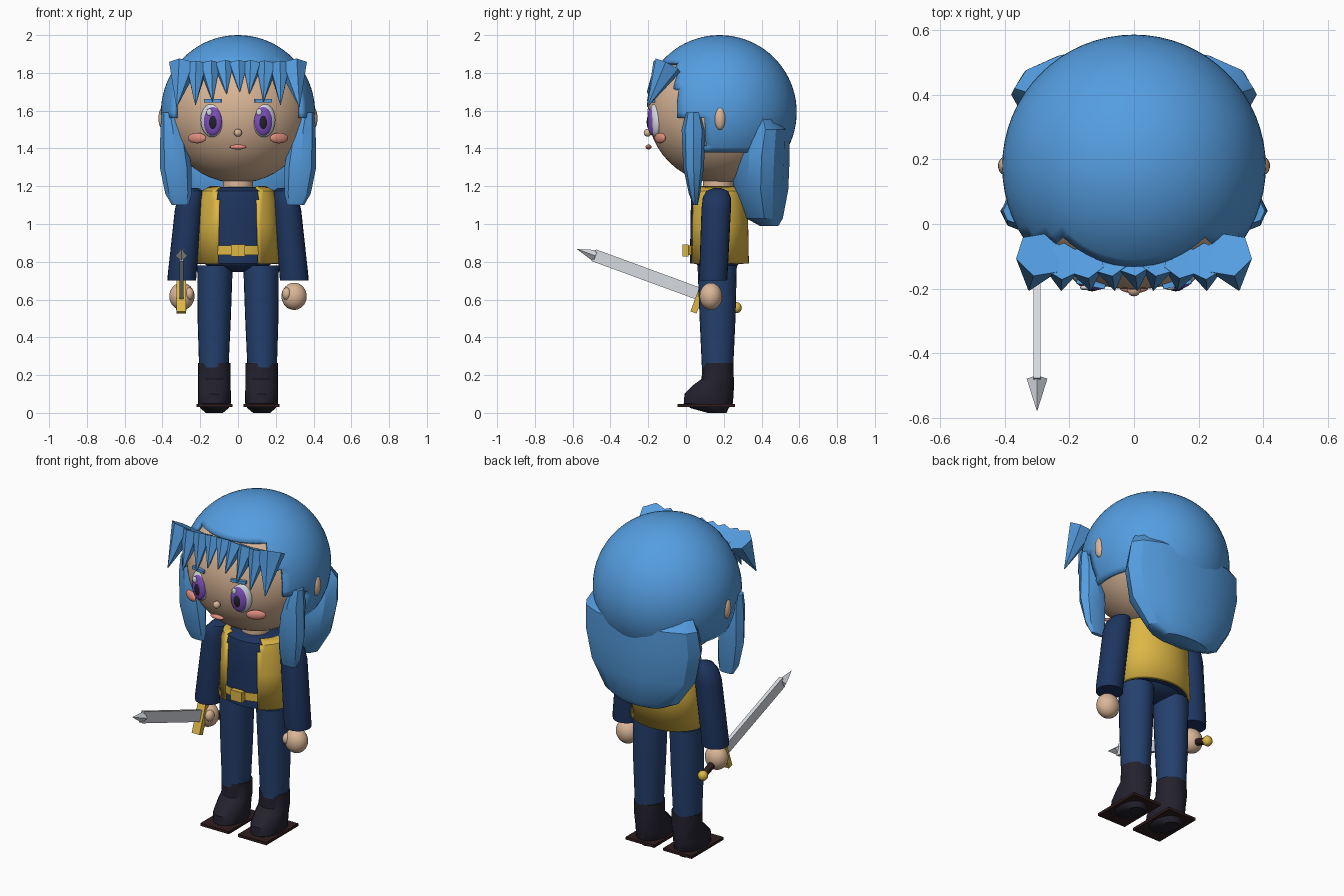
import bpy, bmesh, math
from mathutils import Vector, Matrix

if "Cube" in bpy.data.objects:
    bpy.data.objects.remove(bpy.data.objects["Cube"])


def material(name, rgb):
    m = bpy.data.materials.new(name)
    m.diffuse_color = (*rgb, 1)
    m.use_nodes = True
    m.node_tree.nodes["Principled BSDF"].inputs["Base Color"].default_value = m.diffuse_color
    return m


SKIN = material("skin", (0.70, 0.47, 0.31))
HAIR = material("hair_blue", (0.09, 0.34, 0.75))
STEEL = material("pale_steel", (0.68, 0.71, 0.75))
PURPLE = material("iris_purple", (0.21, 0.08, 0.52))
PINK = material("pink", (0.74, 0.27, 0.21))
NAVY = material("navy", (0.013, 0.036, 0.115))
TROUSER = material("trouser_blue", (0.018, 0.052, 0.155))
GOLD = material("gold", (0.72, 0.47, 0.06))
DARK = material("charcoal", (0.017, 0.015, 0.026))
BROWN = material("dark_brown", (0.028, 0.012, 0.012))


def finish(name, bm, mat, angle=35):
    bmesh.ops.recalc_face_normals(bm, faces=bm.faces)
    me = bpy.data.meshes.new(name)
    bm.to_mesh(me)
    bm.free()
    me.materials.append(mat)
    ob = bpy.data.objects.new(name, me)
    bpy.context.collection.objects.link(ob)
    if angle:
        bpy.ops.object.select_all(action='DESELECT')
        ob.select_set(True)
        bpy.context.view_layer.objects.active = ob
        bpy.ops.object.shade_smooth_by_angle(angle=math.radians(angle))
    return ob


def place(loc, size=(1, 1, 1), rot=None):
    return Matrix.Translation(loc) @ (rot or Matrix()) @ Matrix.Diagonal((*size, 1))


def ball(name, loc, radii, mat, turn=0, seg=32):
    bm = bmesh.new()
    bmesh.ops.create_uvsphere(bm, u_segments=seg, v_segments=seg // 2, radius=1,
                              matrix=place(loc, radii, Matrix.Rotation(turn, 4, 'Z')))
    return finish(name, bm, mat)


def box(name, loc, size, mat, rot=None):
    bm = bmesh.new()
    bmesh.ops.create_cube(bm, size=1, matrix=place(loc, size, rot))
    return finish(name, bm, mat, 0)


def cone(name, a, b, r1, r2, mat, sides=24, angle=35):
    """Tapered bar from point a to point b."""
    a, b = Vector(a), Vector(b)
    rot = (b - a).to_track_quat('Z', 'Y').to_matrix().to_4x4()
    bm = bmesh.new()
    bmesh.ops.create_cone(bm, cap_ends=True, segments=sides, radius1=r1, radius2=r2,
                          depth=(b - a).length, matrix=place((a + b) / 2, rot=rot))
    return finish(name, bm, mat, angle)


def loft(name, rings, mat, sides=32, caps=True, angle=35, drop=None):
    """Skin elliptical rings given as (x, y, z, half_width, half_depth)."""
    bm = bmesh.new()
    loops = []
    for x, y, z, w, d in rings:
        angs = [2 * math.pi * i / sides for i in range(sides)]
        loops.append([bm.verts.new((x + w * math.cos(t), y + d * math.sin(t), z)) for t in angs])
    for lo, hi in zip(loops, loops[1:]):
        for i in range(sides):
            j = (i + 1) % sides
            bm.faces.new((lo[i], lo[j], hi[j], hi[i]))
    if caps:
        bm.faces.new(loops[0])
        bm.faces.new(loops[-1])
    if drop:
        gone = [f for f in bm.faces if drop(f.calc_center_median())]
        bmesh.ops.delete(bm, geom=gone, context='FACES')
    return finish(name, bm, mat, angle)


def thicken(ob, t):
    m = ob.modifiers.new("thickness", 'SOLIDIFY')
    m.thickness = t
    m.offset = -1


# Head and neck
ball("head", (0, 0.18, 1.60), (0.385, 0.383, 0.383), SKIN, seg=48)
cone("neck", (0, 0.17, 1.15), (0, 0.17, 1.27), 0.08, 0.08, SKIN)

# Hair cap: sphere opened around the face and below the ears
bm = bmesh.new()
bmesh.ops.create_uvsphere(bm, u_segments=64, v_segments=40, radius=0.408,
                          matrix=Matrix.Translation((0, 0.178, 1.592)))


def outside_cap(c):
    return (c.z < 1.37 or (c.y < -0.055 and c.z < 1.85) or (c.y < 0.09 and c.z < 1.55))


bmesh.ops.delete(bm, geom=[f for f in bm.faces if outside_cap(f.calc_center_median())], context='FACES')
thicken(finish("hair_cap", bm, HAIR), 0.022)

# Back hair: broad faceted mass hanging behind the neck
loft("back_hair", [(0, 0.44, 0.99, 0.15, 0.05), (0, 0.415, 1.03, 0.24, 0.10),
                   (0, 0.395, 1.18, 0.34, 0.15), (0, 0.40, 1.36, 0.38, 0.153),
                   (0, 0.42, 1.50, 0.37, 0.13), (0, 0.40, 1.60, 0.31, 0.06)],
     HAIR, sides=14, angle=30)

# Fringe: row of tapered spikes leaning forward
for x, tip_x, tip_z, r in [(0, 0.01, 1.70, 0.055), (0.075, 0.06, 1.69, 0.055), (-0.075, -0.06, 1.69, 0.055),
                           (0.15, 0.135, 1.65, 0.06), (-0.15, -0.135, 1.65, 0.06),
                           (0.22, 0.225, 1.63, 0.062), (-0.22, -0.225, 1.63, 0.062),
                           (0.29, 0.325, 1.62, 0.078), (-0.29, -0.325, 1.62, 0.078)]:
    back = 0.02 if r < 0.07 else 0
    cone("fringe_spike", (x, -0.095 - back, 1.84), (tip_x, -0.205, tip_z), r, 0.002, HAIR, 6, 0)

for s in (1, -1):
    # Side locks and ears
    loft("side_lock", [(s * 0.305, 0.05, 1.10, 0.045, 0.012), (s * 0.315, 0.045, 1.16, 0.07, 0.030),
                       (s * 0.33, 0.04, 1.30, 0.084, 0.055), (s * 0.345, 0.04, 1.50, 0.066, 0.063),
                       (s * 0.36, 0.04, 1.59, 0.045, 0.04)], HAIR, sides=8, angle=30)
    ball("ear", (s * 0.395, 0.18, 1.56), (0.026, 0.03, 0.062), SKIN, seg=20)

    # Eyes
    ball("eye_white", (s * 0.137, -0.162, 1.55), (0.062, 0.034, 0.09), STEEL, s * 0.25)
    ball("iris", (s * 0.134, -0.178, 1.545), (0.05, 0.025, 0.077), PURPLE, s * 0.2)
    ball("pupil", (s * 0.132, -0.190, 1.54), (0.026, 0.018, 0.044), DARK, s * 0.15)
    ball("eye_glint", (s * 0.132 - 0.02, -0.197, 1.592), (0.015, 0.008, 0.019), STEEL, seg=16)
    box("eyebrow", (s * 0.133, -0.183, 1.653), (0.09, 0.02, 0.017), HAIR, Matrix.Rotation(s * 0.2, 4, 'Z'))
    ball("cheek_blush", (s * 0.217, -0.137, 1.455), (0.055, 0.017, 0.028), PINK, s * 0.5, 24)

    # Sleeves with rounded shoulders and flared cuffs
    loft("sleeve", [(s * 0.297, 0.145, 0.70, 0.075, 0.073), (s * 0.296, 0.145, 0.73, 0.076, 0.075),
                    (s * 0.262, 0.16, 1.08, 0.072, 0.078), (s * 0.25, 0.163, 1.14, 0.066, 0.074),
                    (s * 0.235, 0.165, 1.175, 0.05, 0.058), (s * 0.23, 0.165, 1.19, 0.02, 0.02)], NAVY, 24)
    ball("hand", (s * 0.297, 0.132, 0.617), (0.067, 0.06, 0.072), SKIN)
    ball("thumb", (s * 0.258, 0.10, 0.63), (0.025, 0.03, 0.034), SKIN, seg=16)

    # Legs
    loft("trouser_leg", [(s * 0.128, 0.167, 0.24, 0.078, 0.083), (s * 0.126, 0.167, 0.50, 0.088, 0.095),
                         (s * 0.122, 0.165, 0.78, 0.094, 0.104)], TROUSER, 24)
    # Boots on flat soles, with the heel underside reaching the ground
    loft("boot", [(s * 0.125, 0.165, 0.0, 0.045, 0.05), (s * 0.125, 0.125, 0.025, 0.075, 0.10),
                  (s * 0.125, 0.118, 0.05, 0.087, 0.13), (s * 0.125, 0.122, 0.10, 0.087, 0.13),
                  (s * 0.125, 0.148, 0.15, 0.086, 0.106), (s * 0.125, 0.168, 0.18, 0.086, 0.085),
                  (s * 0.125, 0.168, 0.265, 0.086, 0.083)], DARK, 24)
    box("sole", (s * 0.125, 0.108, 0.038), (0.19, 0.305, 0.016), BROWN)

# Nose and mouth
ball("nose", (0, -0.203, 1.483), (0.021, 0.021, 0.021), SKIN, seg=16)
ball("mouth", (0, -0.198, 1.408), (0.045, 0.016, 0.013), PINK, seg=20)

# Torso and hips
body = [(0, 0.17, 0.79, 0.207, 0.15), (0, 0.17, 1.0, 0.195, 0.146), (0, 0.17, 1.13, 0.19, 0.144),
        (0, 0.17, 1.175, 0.178, 0.135), (0, 0.17, 1.195, 0.12, 0.10)]
loft("torso", body, NAVY, 48)
ball("hips", (0, 0.167, 0.82), (0.195, 0.125, 0.075), NAVY)

# Open vest: shell around the torso without its front middle
vest = loft("vest", [(x, y, z, w + 0.014, d + 0.013) for x, y, z, w, d in body[:-1]]
            + [(0, 0.17, 1.2, 0.15, 0.125)], GOLD, 72, caps=False,
            drop=lambda c: abs(c.x) < 0.108 and c.y < 0.17)
thicken(vest, 0.02)

# Belt: front band and buckle
loft("belt", [(0, 0.17, z, 0.209, 0.16) for z in (0.835, 0.885)], GOLD, 48,
     caps=False, drop=lambda c: abs(c.x) > 0.125 or c.y > 0.17)
box("buckle", (0, -0.003, 0.86), (0.075, 0.03, 0.062), GOLD)

# Sword held forward in one hand; local x axis runs along the blade
heading = Vector((0, -0.94, 0.345)).normalized()
origin = Vector((-0.3, 0.075, 0.628))
tilt = Matrix.Rotation(-math.atan2(heading.z, -heading.y), 4, 'X')


def along(t):
    return origin + heading * t


box("blade", along(0.30), (0.022, 0.60, 0.066), STEEL, tilt)
cone("blade_tip", along(0.59), along(0.695), 0.032, 0.001, STEEL, 4, 0)
box("guard", along(0), (0.052, 0.034, 0.205), GOLD, tilt)
cone("grip", along(0), along(-0.19), 0.02, 0.02, BROWN, 12)
ball("pommel", along(-0.205), (0.03, 0.028, 0.03), GOLD, seg=12)
